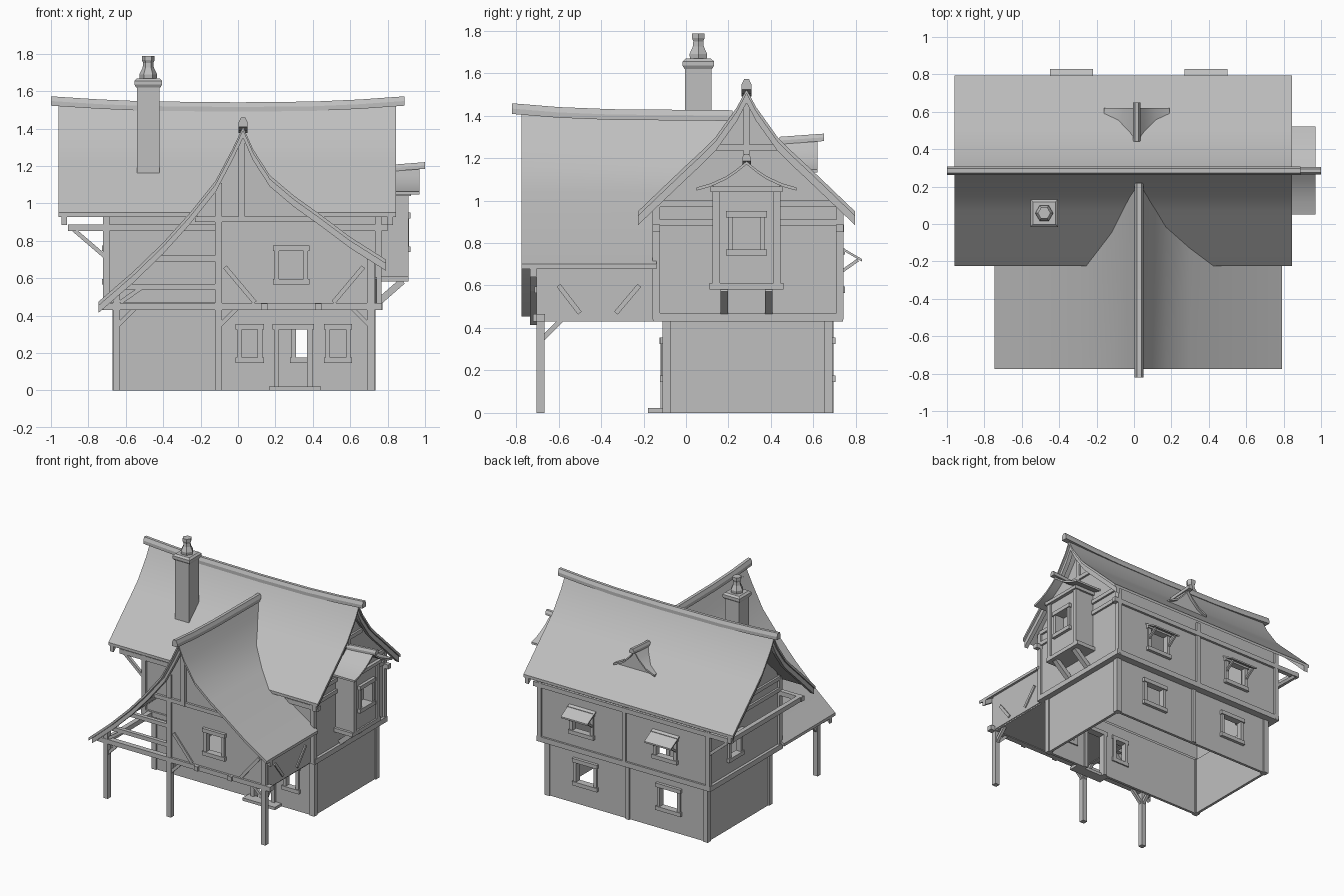
import bpy, math
from mathutils import Vector

if "Cube" in bpy.data.objects:
    bpy.data.objects.remove(bpy.data.objects["Cube"], do_unlink=True)

grey = bpy.data.materials.new("plain grey")
grey.use_nodes = True
grey.diffuse_color = (0.52, 0.52, 0.52, 1)
grey.node_tree.nodes["Principled BSDF"].inputs["Base Color"].default_value = (0.52, 0.52, 0.52, 1)


# ---- helpers ----
def loft(name, rings, smooth=False):
    """Skin closed rings of equal length and cap both ends."""
    n = len(rings[0])
    verts = [tuple(p) for r in rings for p in r]
    faces = [tuple(range(n)), tuple(range(len(verts) - n, len(verts)))]
    for k in range(len(rings) - 1):
        for i in range(n):
            j = (i + 1) % n
            faces.append((k * n + i, k * n + j, k * n + n + j, k * n + n + i))
    mesh = bpy.data.meshes.new(name)
    mesh.from_pydata(verts, [], faces)
    import bmesh
    bm = bmesh.new()
    bm.from_mesh(mesh)
    bmesh.ops.recalc_face_normals(bm, faces=bm.faces)
    bm.to_mesh(mesh)
    bm.free()
    mesh.materials.append(grey)
    ob = bpy.data.objects.new(name, mesh)
    bpy.context.collection.objects.link(ob)
    if smooth:
        bpy.ops.object.select_all(action='DESELECT')
        ob.select_set(True)
        bpy.context.view_layer.objects.active = ob
        bpy.ops.object.shade_smooth_by_angle(angle=math.radians(30))
    return ob


def prism(name, pts, axis, a, b, smooth=False):
    place = {'x': lambda u, v, w: (w, u, v), 'y': lambda u, v, w: (u, w, v)}[axis]
    return loft(name, [[place(u, v, w) for u, v in pts] for w in (a, b)], smooth)


def box(name, x0, x1, y0, y1, z0, z1):
    return prism(name, [(x0, z0), (x1, z0), (x1, z1), (x0, z1)], 'y', y0, y1)


def beam(name, p, q, w=0.03):
    p, q = Vector(p), Vector(q)
    d = (q - p).normalized()
    s = d.cross(Vector((0, 0, 1)) if abs(d.z) < 0.95 else Vector((0, 1, 0))).normalized() * w / 2
    t = d.cross(s)
    return loft(name, [[c + s + t, c - s + t, c - s - t, c + s - t] for c in (p, q)])


def plate(name, axis, a, b, u0, u1, z0, z1):
    if axis == 'x':
        return box(name, a, b, u0, u1, z0, z1)
    return box(name, u0, u1, a, b, z0, z1)


def cut(ob, cutter):
    mod = ob.modifiers.new("hole", 'BOOLEAN')
    mod.object, mod.operation, mod.solver = cutter, 'DIFFERENCE', 'EXACT'
    cutter.hide_render = True
    bpy.context.view_layer.objects.active = ob
    bpy.ops.object.modifier_apply(modifier=mod.name)
    bpy.data.objects.remove(cutter, do_unlink=True)


def window(name, wall, axis, plane, out, u, z, w, h=0.15):
    """Cut an opening and set a timber frame round it."""
    cut(wall, plate("cutter", axis, plane - 0.06, plane + 0.06, u - w / 2, u + w / 2, z - h / 2, z + h / 2))
    a, b = plane - out * 0.03, plane + out * 0.015
    for s in (-1, 1):
        e = u + s * w / 2
        plate(name + "_jamb", axis, a, b, min(e, e + s * .025), max(e, e + s * .025), z - h / 2, z + h / 2)
        e = z + s * h / 2
        plate(name + "_rail", axis, a, b + out * .008, u - w / 2 - .033, u + w / 2 + .033,
              min(e, e + s * .03), max(e, e + s * .03))


def interp(pts, x):
    for (x0, y0), (x1, y1) in zip(pts, pts[1:]):
        if x <= x1:
            return y0 + (y1 - y0) * (x - x0) / (x1 - x0)
    return pts[-1][1]


def mirrored(side, c):
    return [(c - d, z) for d, z in reversed(side)] + [(c + d, z) for d, z in side[1:]]


def shell(pts, t):
    return pts + [(u, z - t) for u, z in reversed(pts)]


# ---- roof outlines ----
R, G = 0.285, 0.027
MAIN = [(0, 1.525), (.045, 1.44), (.145, 1.3), (.215, 1.23), (.285, 1.165), (.39, 1.065), (.51, .95)]
CROSS = [(-.745, .475), (-.56, .635), (-.40, .79), (-.26, .945), (-.12, 1.12), (-.03, 1.29), (G, 1.41),
         (.08, 1.29), (.17, 1.15), (.30, 1.04), (.44, .94), (.60, .82), (.79, .70)]
BAY = [(0, 1.185), (.05, 1.145), (.1, 1.112), (.17, 1.08), (.235, 1.062)]
DORMER = [(0, 1.29), (.04, 1.235), (.1, 1.178), (.175, 1.145)]
main_pts = mirrored(MAIN, R)


def main_reach(z):
    return interp([(h, d) for d, h in reversed(MAIN)], z)


def valley_roof(name, pts, front, end, t):
    loft(name, [[(x, front, z), (x, end(z), z), (x, end(z), z - t), (x, front, z - t)] for x, z in pts], True)


# ---- roofs ----
prism("main_roof", shell(main_pts, .022), 'x', -.96, .845, True)
for x0, x1 in ((-.945, -.915), (.80, .83)):
    prism("main_bargeboard", shell([(y, z - .02) for y, z in main_pts], .045), 'x', x0, x1)
valley_roof("cross_roof", CROSS, -.775, lambda z: max(-.14, R - main_reach(z) + .02), .022)
prism("cross_bargeboard", shell([(x, z - .02) for x, z in CROSS], .04), 'y', -.735, -.705)
prism("bay_roof", shell(mirrored(BAY, R), .015), 'x', .72, .97, True)
dormer_pts = mirrored(DORMER, .015)
valley_roof("dormer_roof", dormer_pts, .62, lambda z: R + main_reach(z) - .015, .014)
prism("dormer_face", [(x, z - .01) for x, z in dormer_pts], 'y', .56, .60)


def ridge(name, axis, stations, c, w, h):
    rings = []
    for a, z in stations:
        sec = [(-w, z - h), (w, z - h), (w, z - h * .5), (w * .5, z), (-w * .5, z), (-w, z - h * .5)]
        rings.append([(a, c + u, v) if axis == 'x' else (c + u, a, v) for u, v in sec])
    loft(name, rings)


ridge("main_ridge_beam", 'x', [(-1, 1.572), (-.75, 1.556), (-.5, 1.545), (0, 1.54), (.4, 1.544), (.65, 1.555),
                               (.89, 1.572)], R, .023, .05)
ridge("cross_ridge_beam", 'y', [(-.82, 1.458), (-.6, 1.44), (-.35, 1.43), (.22, 1.425)], G, .024, .05)
ridge("bay_ridge_beam", 'x', [(.74, 1.2), (1, 1.22)], R, .02, .035)
ridge("dormer_ridge_beam", 'y', [(.44, 1.3), (.65, 1.315)], .015, .02, .035)

# ---- ground floor walls ----
gx0, gx1, gy0, gy1, Z1 = -.66, .725, -.1, .68, .44
front = box("ground_front_wall", gx0, gx1, gy0, gy0 + .02, 0, Z1)
back = box("ground_back_wall", gx0, gx1, gy1 - .02, gy1, 0, Z1)
for x in (gx0, gx1 - .02):
    box("ground_side_wall", x, x + .02, gy0, gy1, 0, Z1)
for u in (.063, .535):
    window("front_window", front, 'y', gy0, -1, u, .25, .085)
for u in (.385, -.335):
    window("back_window", back, 'y', gy1, 1, u, .25, .15)
cut(front, box("cutter", .22, .37, gy0 - .1, gy0 + .1, -.1, .325))
for x in (.193, .37):
    box("door_jamb", x, x + .027, gy0 - .02, gy0 + .03, 0, .325)
box("door_lintel", .185, .405, gy0 - .025, gy0 + .03, .325, .355)
box("door_step", .165, .445, -.18, gy0, 0, .022)
for x in (gx0 + .01, gx1 - .01):
    for y in (gy0 + .01, gy1 - .01):
        beam("ground_corner_post", (x, y, 0), (x, y, Z1), .04)
beam("ground_back_post", (.02, gy1, 0), (.02, gy1, Z1))

# ---- upper floor walls ----
ux0, ux1, uy0, uy1 = -.705, .75, -.14, .725
box("upper_front_wall", ux0, ux1, uy0, uy0 + .02, Z1, .99)
back = box("upper_back_wall", ux0, ux1, uy1 - .02, uy1, Z1, .99)
for u in (.385, -.335):
    window("upper_back_window", back, 'y', uy1, 1, u, .67, .15)
    loft("awning", [[(x, uy1, .785), (x, .828, .725), (x, .828, .713), (x, uy1, .773)]
                    for x in (u - .115, u + .115)])
    for s in (-.09, .09):
        beam("awning_strut", (u + s, uy1, .66), (u + s, .81, .72), .015)
gable = [(uy0, Z1), (uy1, Z1), (uy1, .98)] + [(y, z - .02) for y, z in reversed(main_pts) if uy0 < y < uy1] + [(uy0, .98)]
side = prism("left_gable_wall", gable, 'x', ux0, ux0 + .02)
window("gable_window", side, 'x', ux0, -1, .41, .67, .12)
prism("right_gable_wall", gable, 'x', ux1 - .02, ux1)

# ---- upper floor timbers ----
for x in (ux0, ux1):
    for y in (uy0, uy1):
        beam("upper_corner_post", (x, y, Z1), (x, y, .98), .034)
    box("floor_beam", x - .022, x + .022, uy0 - .015, uy1 + .015, .43, .47)
    for z in (.895, .985):
        beam("gable_tie", (x, uy0, z), (x, uy1, z))
    beam("gable_collar", (x, R - .16, 1.25), (x, R + .16, 1.25))
    beam("gable_king_post", (x, R, 1.0), (x, R, 1.47))
for y in (uy0, uy1):
    box("floor_beam", ux0 - .02, ux1 + .02, y - .04 if y > 0 else y - .015, y + .015 if y > 0 else y + .04, .43, .47)
    beam("wall_plate", (ux0, y, .87), (ux1 + .05, y, .87), .035)
    beam("outrigger", (ux0, y, .87), (-.91, y, .87), .035)
    beam("outrigger_brace", (-.88, y, .86), (ux0, y, .71), .022)
beam("outrigger_tie", (-.885, uy0 - .02, .87), (-.885, uy1 + .02, .87), .036)
beam("upper_back_post", (.02, uy1, Z1), (.02, uy1, .96))

# ---- front gable room over the porch ----
room = [(-.11, Z1), (.73, Z1)] + [(x, interp(CROSS, x) - .02) for x in
                                  [.73] + [p[0] for p in reversed(CROSS) if -.2 < p[0] < .7] + [-.22]]
room += [(-.22, .9), (-.11, .9)]
wall = prism("room_front_wall", room, 'y', -.69, -.67)
window("room_window", wall, 'y', -.69, -1, .285, .67, .13)
box("room_left_wall", -.11, -.09, -.68, uy0, Z1, 1.08)
box("room_right_wall", .715, .735, -.68, uy0, Z1, .72)
box("room_floor", -.11, .73, -.68, gy0, .435, .45)

F = -.685
for x in (-.65, -.105, .71):
    beam("porch_post", (x, F, 0), (x, F, interp(CROSS, x) - .04), .038)
    beam("post_brace", (x, F, .34), (x, F + .11, .45), .022)
    beam("porch_side_beam", (x, F - .02, .448), (x, uy0, .448), .036)
for x, s in ((-.65, 1), (-.105, 1), (.71, -1)):
    beam("post_brace", (x, F, .34), (x + s * .11, F, .45), .022)
box("porch_front_beam", -.72, .77, F - .022, F + .02, .43, .466)
for x in (.14, .43):
    box("joist_end", x - .017, x + .017, F - .035, F, .43, .465)
for z, x in ((.555, -.62), (.705, -.45)):
    beam("porch_frame_rail", (x, F, z), (-.1, F, z))
beam("porch_frame_brace", (-.63, F, .47), (-.5, F, .56), .022)
beam("room_collar", (-.23, F - .008, .915), (.42, F - .008, .915))
beam("room_king_post", (.02, F - .008, .9), (.02, F - .008, 1.36), .034)
for x0, x1 in ((.09, -.07), (.51, .67)):
    beam("room_brace", (x0, F - .003, .47), (x1, F - .003, .66), .024)
for y0, y1 in ((-.5, -.6), (-.33, -.22)):
    beam("room_side_brace", (.733, y0, .47), (.733, y1, .6), .022)

# ---- bay window ----
bay = box("bay_body", .74, .9, .13, .44, .6, 1.07)
window("bay_window", bay, 'x', .9, 1, R, .845, .125)
prism("bay_gable", [(y, z - .012) for y, z in mirrored(BAY[:4], R)], 'x', .74, .9)
box("bay_base", .74, .912, .11, .46, .582, .612)
box("bay_head", .74, .925, .115, .455, 1.04, 1.065)
for y in (.142, .428):
    beam("bay_post", (.895, y, .6), (.895, y, 1.05), .034)
for y in (.18, .39):
    beam("bay_bracket", (.88, y, .585), (.76, y, .48), .036)

# ---- chimney ----
cx, cy = -.48, .058
box("chimney_shaft", cx - .06, cx + .06, cy - .062, cy + .062, 1.08, 1.635)
loft("chimney_cap", [[(cx + sx * r, cy + sy * r, z) for sx, sy in ((-1, -1), (1, -1), (1, 1), (-1, 1))]
                     for r, z in ((.065, 1.62), (.074, 1.635), (.074, 1.655), (.06, 1.668))])
loft("chimney_pot", [[(cx + r * math.cos(k * math.pi / 3), cy + r * math.sin(k * math.pi / 3), z) for k in range(6)]
                     for r, z in ((.045, 1.665), (.048, 1.69), (.03, 1.725), (.027, 1.75), (.034, 1.765), (.034, 1.787))])
